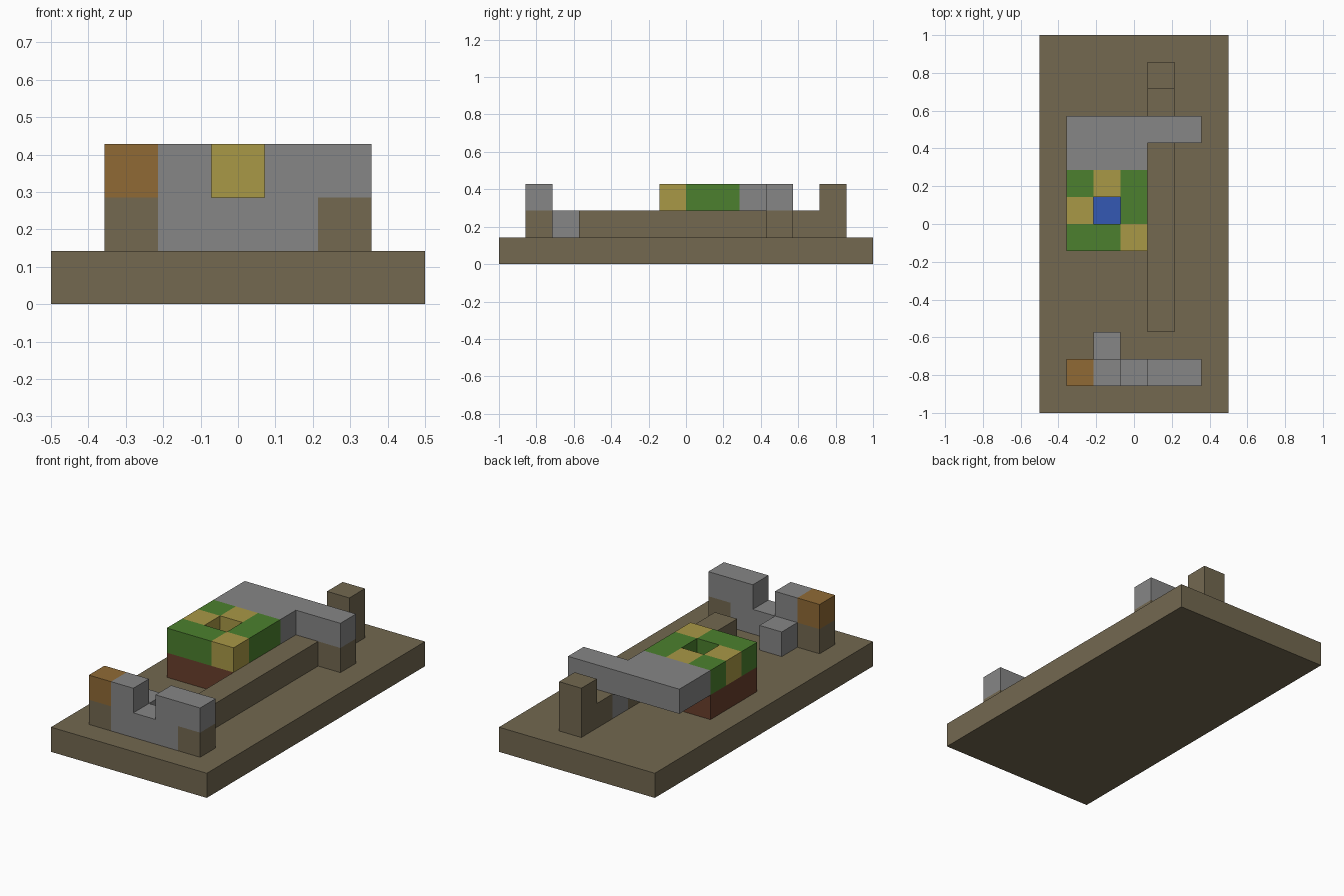
import bpy
import bmesh
from mathutils import Matrix, Vector

cube = bpy.data.objects.get("Cube")
if cube:
    bpy.data.objects.remove(cube, do_unlink=True)

U = 1 / 7                        # size of one block
ORIGIN = Vector((-3.5, -7, 0))   # corner of the block grid


def material(name, hex_code):
    """Flat material from an sRGB hex colour, stored as linear values."""
    srgb = [int(hex_code[i:i + 2], 16) / 255 for i in (0, 2, 4)]
    colour = [((c + 0.055) / 1.055) ** 2.4 for c in srgb] + [1]
    mat = bpy.data.materials.new(name)
    mat.use_nodes = True
    mat.diffuse_color = colour
    mat.node_tree.nodes["Principled BSDF"].inputs["Base Color"].default_value = colour
    return mat


earth = material("earth brown", "736850")
stone = material("stone grey", "868686")
copper = material("copper orange", "906A35")
straw = material("straw yellow", "A99846")
leaf = material("leaf green", "4C802E")
water = material("water blue", "3458B4")
brick = material("brick red brown", "693F2B")


def part(name, mat, *boxes):
    """One object made of boxes, each a corner and a size in blocks."""
    bm = bmesh.new()
    for corner, size in boxes:
        size = Vector(size)
        centre = ORIGIN + Vector(corner) + size / 2
        bmesh.ops.create_cube(bm, size=1, matrix=Matrix.Translation(centre * U)
                              @ Matrix.Diagonal((size * U).to_4d()))
    mesh = bpy.data.meshes.new(name)
    bm.to_mesh(mesh)
    bm.free()
    mesh.materials.append(mat)
    obj = bpy.data.objects.new(name, mesh)
    bpy.context.collection.objects.link(obj)
    return obj


# Ground
part("ground_slab", earth, ((0, 0, 0), (7, 14, 1)))

# Front wall with a notch, a step behind it and coloured end blocks
part("front_wall", stone,
     ((2, 1, 1), (3, 1, 1)),
     ((2, 1, 2), (1, 1, 1)),
     ((4, 1, 2), (2, 1, 1)))
part("wall_step", stone, ((2, 2, 1), (1, 1, 1)))
part("wall_feet", earth, ((1, 1, 1), (1, 1, 1)), ((5, 1, 1), (1, 1, 1)))
part("wall_cap", copper, ((1, 1, 2), (1, 1, 1)))

# Long low bank, broken by the pier of the beam, with a post at the back
part("long_bank", earth, ((4, 3, 1), (1, 7, 1)), ((4, 11, 1), (1, 1, 1)))
part("back_post", earth, ((4, 12, 1), (1, 1, 2)))

# Raised beam and its supports
part("raised_beam", stone, ((1, 9, 2), (3, 1, 1)), ((1, 10, 2), (5, 1, 1)))
part("beam_pier", stone, ((4, 10, 1), (1, 1, 1)))
part("beam_foot", earth, ((5, 10, 1), (1, 1, 1)))

# Well: brick ring around a water block
part("well_base", brick,
     ((1, 6, 1), (3, 1, 1)), ((1, 8, 1), (3, 1, 1)),
     ((1, 7, 1), (1, 1, 1)), ((3, 7, 1), (1, 1, 1)))
part("well_water", water, ((2, 7, 1), (1, 1, 1)))

# Ring of green and yellow blocks around the opening
rim = {leaf: [], straw: []}
for row, colours in enumerate(("GGY", "Y.G", "GYG")):
    for col, key in enumerate(colours):
        if key != ".":
            rim[leaf if key == "G" else straw].append(((1 + col, 6 + row, 2), (1, 1, 1)))
part("green_rim", leaf, *rim[leaf])
part("yellow_rim", straw, *rim[straw])
